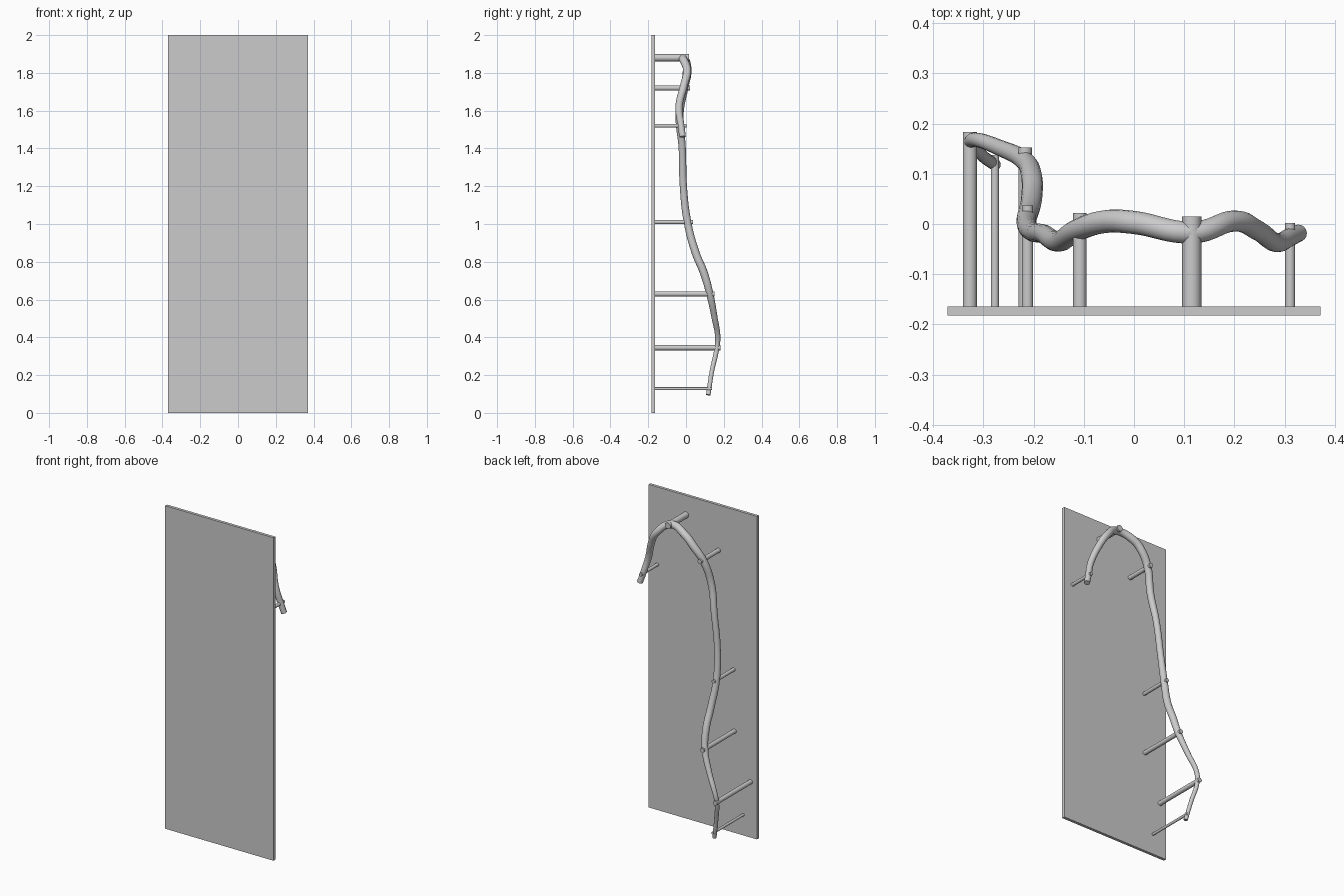
import bpy, math

if "Cube" in bpy.data.objects:
    bpy.data.objects.remove(bpy.data.objects["Cube"])

FACE = -0.164          # rear face of the panel, where the pegs start


def smooth(ob):
    bpy.ops.object.select_all(action='DESELECT')
    bpy.context.view_layer.objects.active = ob
    ob.select_set(True)
    bpy.ops.object.shade_smooth_by_angle(angle=math.radians(40))


# Flat panel
bpy.ops.mesh.primitive_cube_add(size=1, location=(0, -0.173, 1))
panel = bpy.context.object
panel.name = "back_panel"
panel.scale = (0.742, 0.018, 2.0)
bpy.ops.object.transform_apply(location=False, rotation=False, scale=True)

# Winding tapered rail: x, y, z, radius
path = [
    (0.328, -0.018, 1.462, 0.017),
    (0.311, -0.026, 1.52, 0.018),
    (0.283, -0.037, 1.62, 0.019),
    (0.245, -0.012, 1.73, 0.020),
    (0.200, 0.006, 1.81, 0.021),
    (0.115, -0.017, 1.877, 0.022),
    (0.000, 0.003, 1.845, 0.023),
    (-0.055, 0.005, 1.795, 0.023),
    (-0.108, -0.010, 1.72, 0.022),
    (-0.148, -0.034, 1.58, 0.021),
    (-0.180, -0.020, 1.40, 0.019),
    (-0.205, -0.014, 1.20, 0.019),
    (-0.214, 0.008, 1.01, 0.020),
    (-0.204, 0.050, 0.85, 0.021),
    (-0.204, 0.095, 0.74, 0.021),
    (-0.218, 0.126, 0.63, 0.019),
    (-0.268, 0.152, 0.50, 0.016),
    (-0.315, 0.168, 0.40, 0.014),
    (-0.325, 0.163, 0.34, 0.013),
    (-0.303, 0.137, 0.22, 0.012),
    (-0.277, 0.118, 0.095, 0.012),
]
curve = bpy.data.curves.new("winding_rail", 'CURVE')
curve.dimensions = '3D'
curve.bevel_depth = 1.0
curve.bevel_resolution = 6
curve.resolution_u = 8
curve.use_fill_caps = True
spline = curve.splines.new('BEZIER')
spline.bezier_points.add(len(path) - 1)
for point, (x, y, z, r) in zip(spline.bezier_points, path):
    point.co = (x, y, z)
    point.radius = r
    point.handle_left_type = point.handle_right_type = 'AUTO'
rail = bpy.data.objects.new("winding_rail", curve)
bpy.context.collection.objects.link(rail)
bpy.ops.object.select_all(action='DESELECT')
bpy.context.view_layer.objects.active = rail
rail.select_set(True)
bpy.ops.object.convert(target='MESH')
smooth(bpy.context.object)

# Pegs from panel through the rail: x, z, tip y, radius
pegs = [
    (0.115, 1.88, 0.015, 0.019),
    (-0.108, 1.72, 0.022, 0.0135),
    (0.311, 1.52, 0.002, 0.010),
    (-0.212, 1.01, 0.037, 0.011),
    (-0.217, 0.63, 0.152, 0.0135),
    (-0.327, 0.345, 0.183, 0.014),
    (-0.277, 0.128, 0.137, 0.008),
]
for i, (x, z, tip, r) in enumerate(pegs, 1):
    start = FACE - 0.005
    bpy.ops.mesh.primitive_cylinder_add(
        vertices=32, radius=r, depth=tip - start,
        location=(x, (tip + start) / 2, z), rotation=(math.pi / 2, 0, 0))
    peg = bpy.context.object
    peg.name = f"support_peg_{i}"
    smooth(peg)
